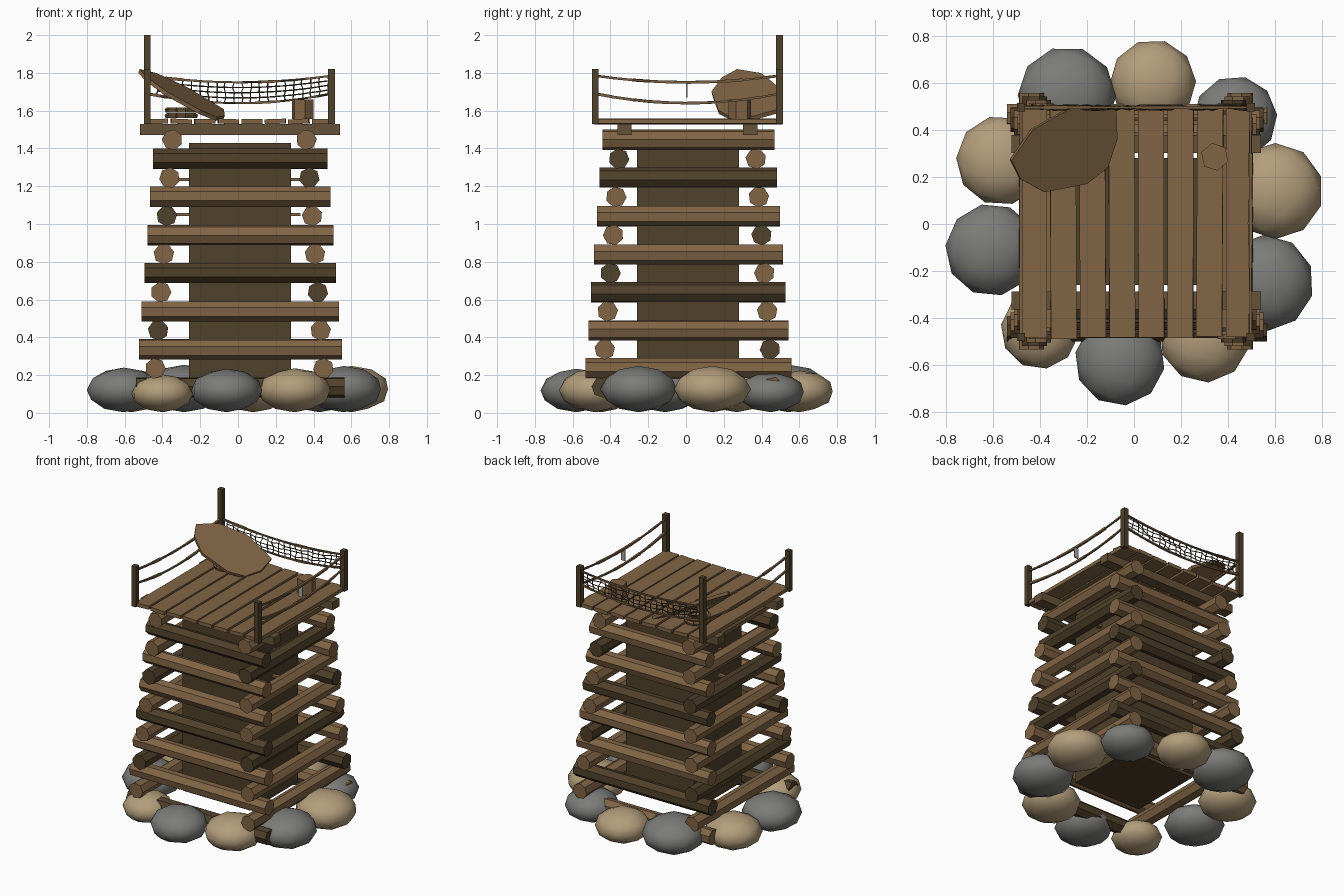
import bpy, bmesh, math, random
from mathutils import Vector, Matrix

random.seed(4)
if "Cube" in bpy.data.objects:
    bpy.data.objects.remove(bpy.data.objects["Cube"])


def material(name, r, g, b):
    m = bpy.data.materials.new(name)
    m.use_nodes = True
    m.diffuse_color = (r, g, b, 1)
    m.node_tree.nodes["Principled BSDF"].inputs["Base Color"].default_value = (r, g, b, 1)
    return m


LIGHT = material("light wood", .22, .13, .06)
DARK = material("dark wood", .08, .052, .024)
BEAM = material("weathered wood", .13, .085, .042)
GREY = material("grey stone", .2, .2, .195)
TAN = material("tan stone", .45, .34, .2)
ROPE = material("rope", .19, .115, .055)
NET = material("net cord", .08, .055, .03)
TAG = material("pale metal", .38, .38, .35)


def finish(name, bm, mat, smooth=False):
    bmesh.ops.recalc_face_normals(bm, faces=bm.faces)
    me = bpy.data.meshes.new(name)
    bm.to_mesh(me)
    bm.free()
    me.materials.append(mat)
    for p in me.polygons:
        p.use_smooth = smooth
    ob = bpy.data.objects.new(name, me)
    bpy.context.collection.objects.link(ob)
    return ob


def add_box(bm, center, size):
    m = Matrix.Translation(center) @ Matrix.Diagonal((*size, 1))
    bmesh.ops.create_cube(bm, size=1, matrix=m)


def add_bar(bm, p, q, radius, sides=4, spin=0.0):
    p, q = Vector(p), Vector(q)
    d = q - p
    m = (Matrix.Translation((p + q) / 2) @ d.to_track_quat('Z', 'Y').to_matrix().to_4x4()
         @ Matrix.Rotation(spin, 4, 'Z'))
    bmesh.ops.create_cone(bm, cap_ends=True, segments=sides, radius1=radius,
                          radius2=radius, depth=d.length, matrix=m)


def box(name, center, size, mat):
    bm = bmesh.new()
    add_box(bm, center, size)
    return finish(name, bm, mat)


# Ring of boulders: x, y, radius, alternating colours
boulders = [(.6, .14, .2), (.56, -.25, .2), (.3, -.48, .19), (-.06, -.58, .188),
            (-.4, -.45, .163), (-.605, -.11, .193), (-.565, .27, .187),
            (-.285, .545, .205), (.08, .6, .18), (.43, .45, .175)]
for i, (x, y, r) in enumerate(boulders):
    bm = bmesh.new()
    bmesh.ops.create_icosphere(bm, subdivisions=2, radius=r * 1.02)
    bmesh.ops.rotate(bm, verts=bm.verts, matrix=Matrix.Rotation(i * 1.3, 3, 'Z'))
    bmesh.ops.scale(bm, verts=bm.verts, vec=(1, 1, .6))
    bmesh.ops.translate(bm, verts=bm.verts, vec=(x, y, .61 * r + .004))
    finish(f"boulder_{i}", bm, GREY if i % 2 else TAN, True)

# Dark inner shaft
box("inner_shaft", (.01, .01, .805), (.54, .54, 1.25), DARK)

# Stacked log walls, alternating direction and narrowing upward
for h in range(14):
    k, along_y = divmod(h, 2)
    t = h / 2
    z = .135 + .2017 * t
    lo, hi = -.54 + .015 * t, .565 - .015 * t
    for side, off in ((0, -.445 + .015 * t), (1, .46 - .015 * t)):
        a, b = (lo, off, z), (hi, off, z)
        if along_y:
            a, b = (off, lo, z), (off, hi, z)
            dark = k % 3 == (2 if side else 1)
        else:
            dark = k % 3 == (1 if side else 0)
        bm = bmesh.new()
        add_bar(bm, a, b, .055, 7, random.uniform(0, math.tau))
        wall = ("left_log" if side else "right_log") if along_y else ("back_log" if side else "front_log")
        finish(f"{wall}_{k}", bm, DARK if dark else LIGHT)

# Thin braces poking out beside the shaft
box("lower_brace", (.0, .0, 1.05), (.66, .03, .015), LIGHT)
box("upper_brace", (.04, .0, 1.235), (.76, .03, .015), LIGHT)

# Deck: two beams and eight planks
for name, y in (("front_beam", -.325), ("back_beam", .34)):
    box(name, (.01, y, 1.5), (1.06, .075, .058), BEAM)
for i in range(8):
    plank = box(f"deck_plank_{i}", (0, 0, 0), (.11, .985, .026), LIGHT)
    plank.location = (-.425 + i * .1245, .01 + random.uniform(-.008, .008), 1.543)
    plank.rotation_euler = (0, random.uniform(-.05, .05), random.uniform(-.006, .006))

# Corner posts, one of them tall
X0, X1, Y0, Y1 = -.48, .495, -.48, .495
for name, x, y, top in (("back_right_post", X0, Y1, 2.0), ("back_left_post", X1, Y1, 1.82),
                        ("front_right_post", X0, Y0, 1.82), ("front_left_post", X1, Y0, 1.82)):
    box(name, (x, y, (1.53 + top) / 2), (.036, .036, top - 1.53), DARK)


# Sagging rope railings on three sides
def sag(a, b, u, level):
    """Point along a railing; level 0 is the upper rope and 1 the lower."""
    drop = (1 - (2 * u - 1) ** 2) * (.035 + .015 * level)
    return Vector((a[0] + (b[0] - a[0]) * u, a[1] + (b[1] - a[1]) * u, 1.785 - .095 * level - drop))


sides = {"right": ((X0, Y0), (X0, Y1)), "left": ((X1, Y0), (X1, Y1)), "back": ((X0, Y1), (X1, Y1))}
for name, (a, b) in sides.items():
    for level, label in enumerate(("upper", "lower")):
        bm = bmesh.new()
        n = 10
        for i in range(n):
            add_bar(bm, sag(a, b, i / n, level), sag(a, b, (i + 1) / n, level),
                    random.uniform(.007, .011), 4, .8)
        finish(f"{name}_{label}_rope", bm, ROPE)

# Net hung between the back ropes
bm = bmesh.new()
a, b = sides["back"]
cols, rows = 20, 4


def knot(i, j):
    wob = Vector((random.uniform(-.006, .006), random.uniform(-.012, .012), 0))
    return sag(a, b, .05 + .93 * i / cols, j / rows) + wob


knots = [[knot(i, j) for j in range(rows + 1)] for i in range(cols + 1)]
for i in range(cols + 1):
    for j in range(rows + 1):
        if i < cols:
            add_bar(bm, knots[i][j], knots[i + 1][j], .0035)
        if j < rows:
            add_bar(bm, knots[i][j], knots[i][j + 1], .0035)
finish("back_net", bm, NET)

# Small tag hanging from the left railing
box("hanging_tag", (X1, .005, 1.708), (.032, .008, .075), TAG)

# Leaning many-sided panel in the back corner
outline = [(-.52, .27), (-.43, .4), (-.27, .49), (-.075, .49), (-.07, .36),
           (-.11, .24), (-.2, .17), (-.38, .135), (-.48, .19)]
bm = bmesh.new()
face = bm.faces.new([bm.verts.new((x, y, 1.82 - .6 * (x + .52) + .25 * (y - .27)))
                     for x, y in outline])
out = bmesh.ops.extrude_face_region(bm, geom=[face])
bmesh.ops.translate(bm, verts=[v for v in out["geom"] if isinstance(v, bmesh.types.BMVert)],
                    vec=(-.008, .004, -.02))
finish("leaning_panel", bm, LIGHT)

# Bucket and a rope coil on the deck
bm = bmesh.new()
add_bar(bm, (.343, .285, 1.555), (.343, .285, 1.66), .06, 6, .2)
finish("bucket", bm, LIGHT)
bm = bmesh.new()
for ring in range(2):
    pts = [(-.3 + .075 * math.cos(s), .3 + .075 * math.sin(s), 1.573 + .03 * ring)
           for s in (math.tau * i / 10 for i in range(11))]
    for p, q in zip(pts, pts[1:]):
        add_bar(bm, p, q, .015, 5)
finish("rope_coil", bm, ROPE)
